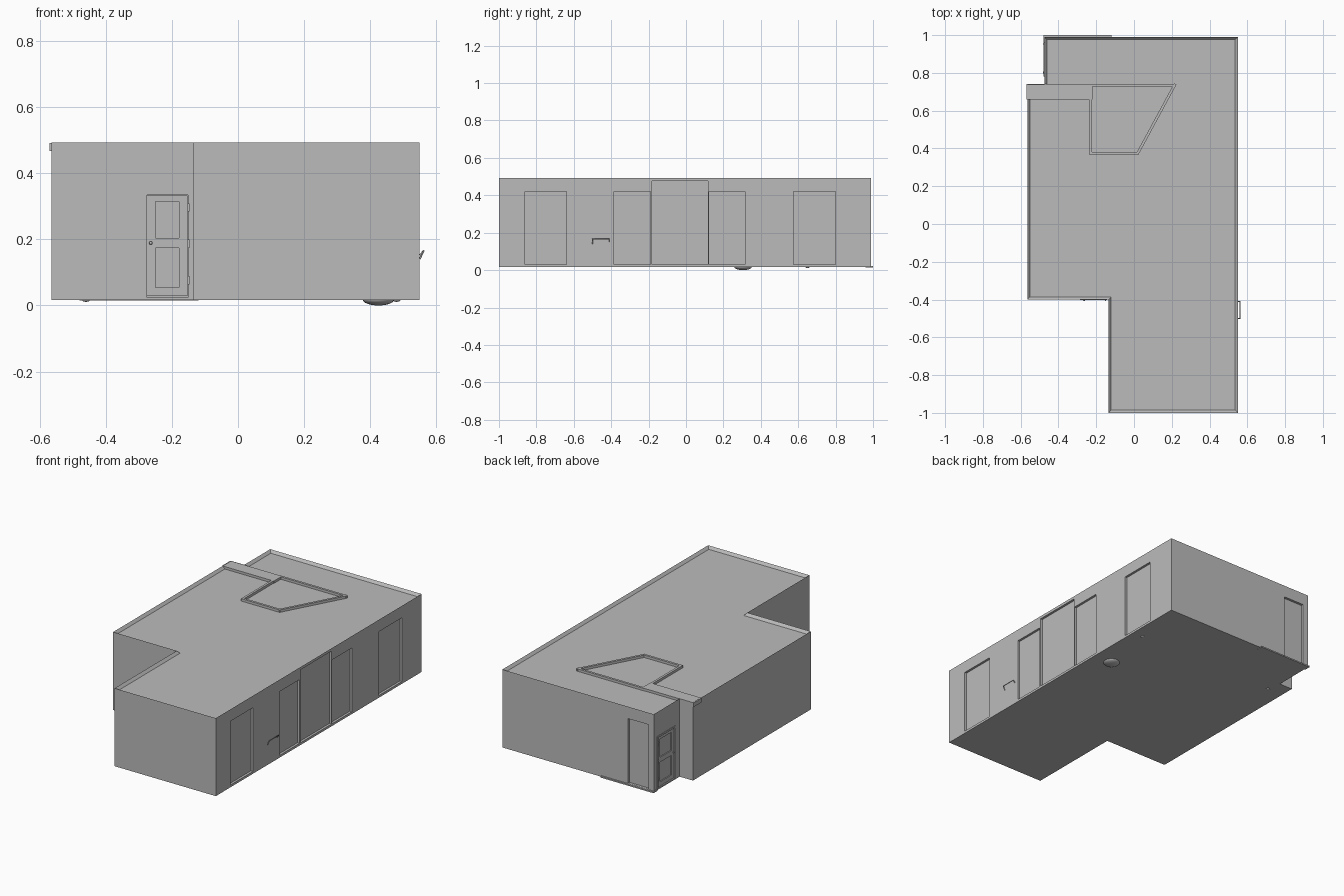
import bpy, bmesh, math
from mathutils import Vector, Matrix

if "Cube" in bpy.data.objects:
    bpy.data.objects.remove(bpy.data.objects["Cube"], do_unlink=True)

grey = bpy.data.materials.new("plain_grey")
grey.use_nodes = True
grey.diffuse_color = (0.5, 0.5, 0.5, 1)
grey.node_tree.nodes["Principled BSDF"].inputs["Base Color"].default_value = (0.5, 0.5, 0.5, 1)

BASE, TOP, ROOF = 0.02, 0.493, 0.477
FOOTPRINT = [(-0.135, -1), (0.55, -1), (0.55, 0.99), (-0.475, 0.99),
             (-0.475, 0.74), (-0.565, 0.74), (-0.565, -0.4), (-0.135, -0.4)]


def finish(bm, name, matrix=Matrix()):
    bmesh.ops.recalc_face_normals(bm, faces=bm.faces)
    mesh = bpy.data.meshes.new(name)
    bm.to_mesh(mesh)
    bm.free()
    mesh.materials.append(grey)
    ob = bpy.data.objects.new(name, mesh)
    ob.matrix_world = matrix
    bpy.context.collection.objects.link(ob)
    return ob


def add_box(bm, lo, hi):
    lo, hi = Vector(lo), Vector(hi)
    m = Matrix.Translation((lo + hi) / 2) @ Matrix.Diagonal((hi - lo).to_4d())
    bmesh.ops.create_cube(bm, size=1, matrix=m)


def boxes(name, pairs, matrix=Matrix()):
    bm = bmesh.new()
    for lo, hi in pairs:
        add_box(bm, lo, hi)
    return finish(bm, name, matrix)


def prism(points, z0, z1):
    bm = bmesh.new()
    face = bm.faces.new([bm.verts.new((x, y, z0)) for x, y in points])
    out = bmesh.ops.extrude_face_region(bm, geom=[face])["geom"]
    bmesh.ops.translate(bm, verts=[g for g in out if isinstance(g, bmesh.types.BMVert)],
                        vec=(0, 0, z1 - z0))
    bmesh.ops.recalc_face_normals(bm, faces=bm.faces)
    return bm


# Building shell with a sunken roof behind a thin rim
bm = prism(FOOTPRINT, BASE, TOP)
roof = max(bm.faces, key=lambda f: f.calc_center_median().z)
bmesh.ops.inset_region(bm, faces=[roof], thickness=0.014, use_even_offset=True)
for v in roof.verts:
    v.co.z = ROOF
shell = finish(bm, "building_shell")

# Recesses for windows, wide glass door, rear opening and panelled doors
DEPTH = 0.014
WINDOWS = [(-0.86, -0.64, 0.42), (-0.385, -0.19, 0.42), (-0.182, 0.118, 0.476),
           (0.123, 0.315, 0.42), (0.575, 0.8, 0.42)]
cuts = [((0.55 - DEPTH, a, 0.03), (0.6, b, h)) for a, b, h in WINDOWS]
cuts.append(((-0.44, 0.975, 0.024), (-0.3, 1.05, 0.42)))
cuts.append(((-0.286, -0.45, 0.024), (-0.142, -0.385, 0.345)))
cuts.append(((-0.5, 0.78, 0.024), (-0.46, 0.96, 0.345)))
cutter = boxes("recess_cutter", cuts)
cutter.hide_render = True
mod = shell.modifiers.new("recesses", "BOOLEAN")
mod.object, mod.operation, mod.solver = cutter, "DIFFERENCE", "EXACT"
bpy.context.view_layer.objects.active = shell
bpy.ops.object.modifier_apply(modifier=mod.name)
bpy.data.objects.remove(cutter, do_unlink=True)

# Floor plate and rear doorstep
finish(prism(FOOTPRINT, 0.016, BASE), "floor_plate")
boxes("rear_step", [((-0.48, 0.96, 0.015), (-0.12, 1, 0.023))])


# Partition wall tops standing proud of the roof
def partition(name, p, q, thick=0.014):
    p, q = Vector(p), Vector(q)
    d = q - p
    m = Matrix.Translation(((p + q) / 2).to_3d()) @ Matrix.Rotation(math.atan2(d.y, d.x), 4, "Z")
    half = d.length / 2 + thick / 2
    boxes(name, [((-half, -thick / 2, ROOF - 0.01), (half, thick / 2, TOP - 0.001))], m)


ROOM = [(-0.23, 0.375), (0.02, 0.375), (0.215, 0.735), (-0.23, 0.735)]
for i, p in enumerate(ROOM):
    partition(f"room_partition_{i + 1}", p, ROOM[(i + 1) % 4])
partition("thick_partition", (-0.53, 0.7), (-0.26, 0.7), 0.08)


# Panelled door, modelled facing -y with its sill centre at the origin
def door(name, width, height, matrix, knob_side):
    w, f = width / 2, 0.01
    boxes(name + "_frame", [((-w, -0.003, 0), (f - w, DEPTH, height)),
                            ((w - f, -0.003, 0), (w, DEPTH, height)),
                            ((f - w, -0.003, height - f), (w - f, DEPTH, height))], matrix)
    lw, lh, s = w - f - 0.001, height - f - 0.002, 0.025
    rails = [(0.004, 0.03), (0.15, 0.18), (lh - 0.018, lh)]
    parts = [((-lw, 0.003, a), (lw, DEPTH, b)) for a, b in rails]
    parts += [((-lw, 0.003, 0.004), (s - lw, DEPTH, lh)), ((lw - s, 0.003, 0.004), (lw, DEPTH, lh)),
              ((-lw, 0.009, 0.004), (lw, DEPTH, lh))]
    boxes(name + "_leaf", parts, matrix)
    boxes(name + "_hinges", [((-knob_side * (w - 0.008) - 0.003, -0.008, z),
                              (-knob_side * (w - 0.008) + 0.003, 0.004, z + 0.025))
                             for z in (0.04, 0.15, 0.26)], matrix)
    bm = bmesh.new()
    bmesh.ops.create_uvsphere(bm, u_segments=12, v_segments=8, radius=0.005,
                              matrix=Matrix.Translation((knob_side * (w - 0.022), -0.003, 0.165)))
    smooth(finish(bm, name + "_knob", matrix))


def smooth(ob):
    for p in ob.data.polygons:
        p.use_smooth = True


door("front_door", 0.144, 0.321, Matrix.Translation((-0.214, -0.4, 0.024)), -1)
door("side_door", 0.18, 0.321, Matrix.Translation((-0.475, 0.87, 0.024))
     @ Matrix.Rotation(-math.pi / 2, 4, "Z"), 1)

# Bent rail on the long wall
curve = bpy.data.curves.new("wall_rail", "CURVE")
curve.dimensions = "3D"
curve.bevel_depth, curve.bevel_resolution = 0.0025, 2
curve.use_fill_caps = True
spline = curve.splines.new("POLY")
path = [(0.55, -0.5, 0.14), (0.562, -0.5, 0.166), (0.562, -0.41, 0.166), (0.55, -0.41, 0.152)]
spline.points.add(len(path) - 1)
for point, co in zip(spline.points, path):
    point.co = (*co, 1)
curve.materials.append(grey)
bpy.context.collection.objects.link(bpy.data.objects.new("wall_rail", curve))


# Shallow dome and two small studs under the floor
def dome(name, x, y, radius, depth):
    bm = bmesh.new()
    bmesh.ops.create_uvsphere(bm, u_segments=24, v_segments=12, radius=1)
    bmesh.ops.delete(bm, geom=[v for v in bm.verts if v.co.z > 0.01], context="VERTS")
    smooth(finish(bm, name, Matrix.Translation((x, y, 0.017))
                  @ Matrix.Diagonal((radius, radius, depth, 1))))


dome("underside_dome", 0.425, 0.305, 0.047, 0.017)
for name, x in (("underside_stud_a", 0.48), ("underside_stud_b", -0.46)):
    dome(name, x, 0.65, 0.012, 0.006)
